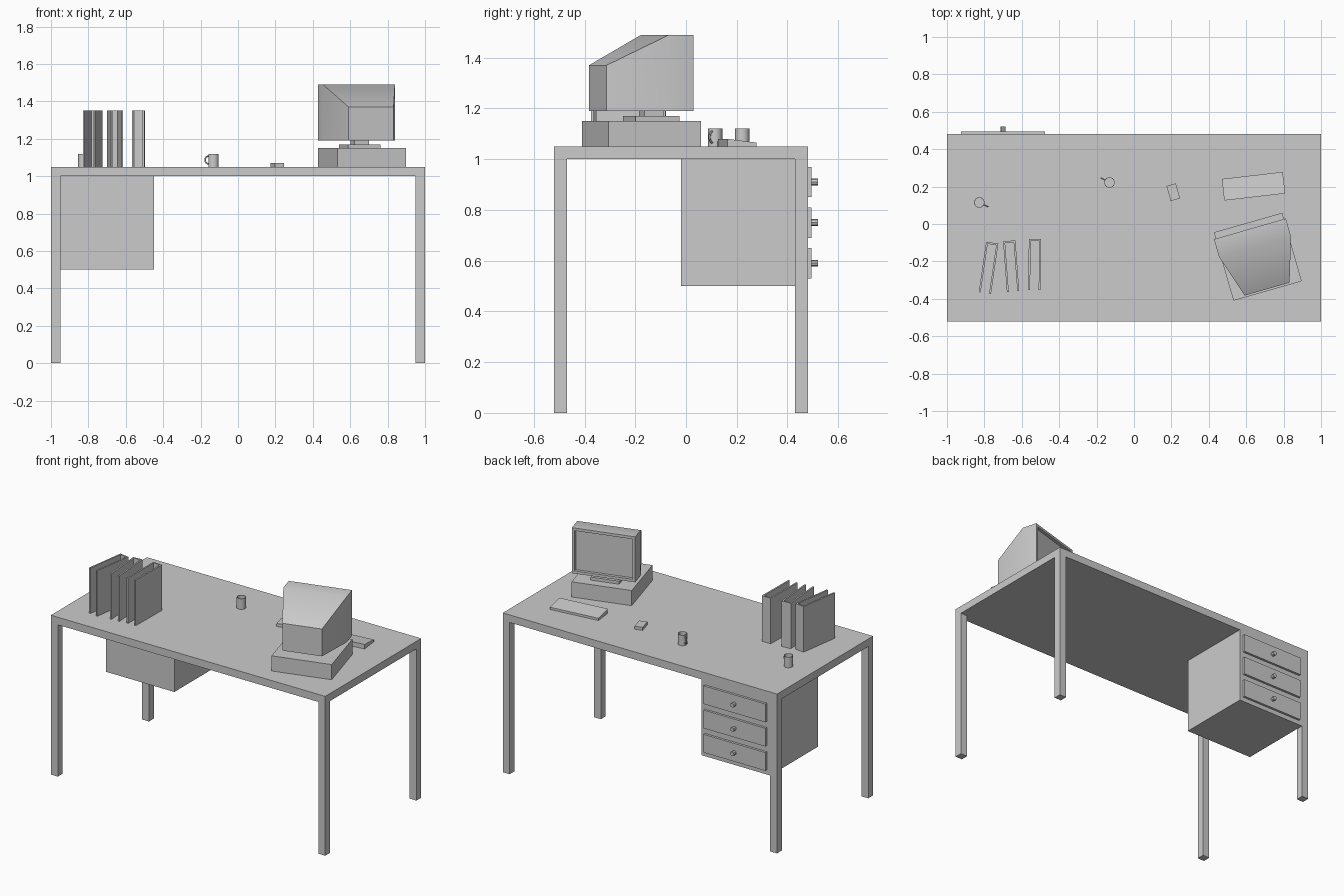
import bpy, bmesh
from math import radians, sin, cos, pi
from mathutils import Matrix, Vector

if "Cube" in bpy.data.objects:
    bpy.data.objects.remove(bpy.data.objects["Cube"])


def finish(name, bm, loc=(0, 0, 0), rot=0):
    bmesh.ops.recalc_face_normals(bm, faces=bm.faces[:])
    me = bpy.data.meshes.new(name)
    bm.to_mesh(me)
    bm.free()
    ob = bpy.data.objects.new(name, me)
    ob.location = loc
    ob.rotation_euler[2] = radians(rot)
    bpy.context.collection.objects.link(ob)
    return ob


def add_box(bm, x, y, z):
    """Box from (min, max) ranges."""
    lo, hi = Vector((x[0], y[0], z[0])), Vector((x[1], y[1], z[1]))
    m = Matrix.Translation((lo + hi) / 2) @ Matrix.Diagonal((*(hi - lo), 1))
    return bmesh.ops.create_cube(bm, size=1, matrix=m)["verts"]


def box(name, x, y, z, loc=(0, 0, 0), rot=0):
    bm = bmesh.new()
    add_box(bm, x, y, z)
    return finish(name, bm, loc, rot)


def smooth(ob, angle):
    bpy.ops.object.select_all(action='DESELECT')
    ob.select_set(True)
    bpy.context.view_layer.objects.active = ob
    bpy.ops.object.shade_smooth_by_angle(angle=radians(angle))


# Desk: top, legs, drawer cabinet
box("table_top", (-1, 1), (-.52, .48), (1, 1.05))
for sx, xs in (("left", (-1, -.95)), ("right", (.95, 1))):
    for sy, ys in (("front", (-.52, -.47)), ("back", (.43, .48))):
        box(f"{sy}_{sx}_leg", xs, ys, (0, 1))
box("drawer_cabinet", (-.95, -.45), (-.02, .48), (.5, 1))

# Drawer fronts and knobs
for i, z in enumerate((.91, .75, .59)):
    box(f"drawer_front_{i + 1}", (-.925, -.475), (.48, .495), (z - .06, z + .06))
    bm = bmesh.new()
    bmesh.ops.create_cone(bm, cap_ends=True, segments=8, radius1=.0135, radius2=.0135,
                          depth=.025, matrix=Matrix.Rotation(pi / 2, 4, 'X'))
    finish(f"drawer_knob_{i + 1}", bm, (-.7, .5075, z))

# Computer base and monitor stand, turned towards the user
pc, turn = (.662, -.175, 0), 16
box("computer_base", (-.19, .19), (-.19, .19), (1.05, 1.15), pc, turn)
box("stand_plate", (-.09, .09), (-.05, .13), (1.15, 1.17), pc, turn)
box("stand_neck", (-.04, .04), (0, .08), (1.17, 1.19), pc, turn)

# Monitor: box front, tapered back, recessed screen
bm = bmesh.new()
rings = []
for y, w, top in ((.155, .2, 1.49), (.055, .2, 1.49), (-.18, .125, 1.37)):
    rings.append([bm.verts.new(p) for p in
                  ((-w, y, 1.19), (w, y, 1.19), (w, y, top), (-w, y, top))])
for a, b in zip(rings, rings[1:]):
    for i in range(4):
        j = (i + 1) % 4
        bm.faces.new((a[i], a[j], b[j], b[i]))
bm.faces.new(rings[-1])
screen = bm.faces.new(rings[0][::-1])
bmesh.ops.recalc_face_normals(bm, faces=bm.faces[:])
bmesh.ops.inset_region(bm, faces=[screen], thickness=.025)
rim = bmesh.ops.extrude_face_region(bm, geom=[screen])["geom"]
bmesh.ops.translate(bm, verts=[g for g in rim if isinstance(g, bmesh.types.BMVert)],
                    vec=(0, -.02, 0))
if screen.is_valid:
    bmesh.ops.delete(bm, geom=[screen], context='FACES_ONLY')
smooth(finish("monitor", bm, pc, turn), 30)

# Keyboard: wedge, low towards the user
bm = bmesh.new()
for v in add_box(bm, (-.164, .164), (-.058, .058), (0, .03)):
    if v.co.z > .01 and v.co.y > 0:
        v.co.z = .015
finish("keyboard", bm, (.639, .202, 1.05), 6.6)

# Mouse
box("mouse", (-.026, .026), (-.042, .042), (0, .02), (.21, .17, 1.05), 16)


# Mugs: hollow lathed cup with a half-ring handle
def mug(name, x, y, handle_angle):
    bm = bmesh.new()
    profile = ((0, 0), (.028, 0), (.028, .07), (.025, .07), (.025, .005), (0, .005))
    vs = [bm.verts.new((r, 0, z)) for r, z in profile]
    es = [bm.edges.new(p) for p in zip(vs, vs[1:])]
    bmesh.ops.spin(bm, geom=vs + es, axis=(0, 0, 1), cent=(0, 0, 0),
                   angle=2 * pi, steps=16)
    bmesh.ops.remove_doubles(bm, verts=bm.verts[:], dist=1e-5)
    smooth(finish(name, bm, (x, y, 1.05)), 30)
    bm = bmesh.new()
    prev = None
    for i in range(9):
        a = -pi / 2 + pi * i / 8
        ring = []
        for k in range(6):
            t = 2 * pi * k / 6
            r = .022 + .004 * cos(t)
            ring.append(bm.verts.new((.0265 + 1.1 * r * cos(a), .004 * sin(t), .037 + r * sin(a))))
        if prev:
            for k in range(6):
                bm.faces.new((prev[k], prev[k - 1], ring[k - 1], ring[k]))
        prev = ring
    smooth(finish(name + "_handle", bm, (x, y, 1.05), handle_angle), 62)


mug("mug_1", -.131, .222, 152)
mug("mug_2", -.827, .115, -26)

# Ring binders: spine with two covers, open to the front
for i, (x, y, rot) in enumerate(((-.758, -.1, -8.3), (-.667, -.09, 4.3), (-.529, -.08, -.8))):
    bm = bmesh.new()
    add_box(bm, (-.033, .033), (-.01, 0), (0, .3))
    for s in (-.033, .023):
        add_box(bm, (s, s + .01), (-.272, -.01), (0, .3))
    finish(f"binder_{i + 1}", bm, (x, y, 1.05), rot)
